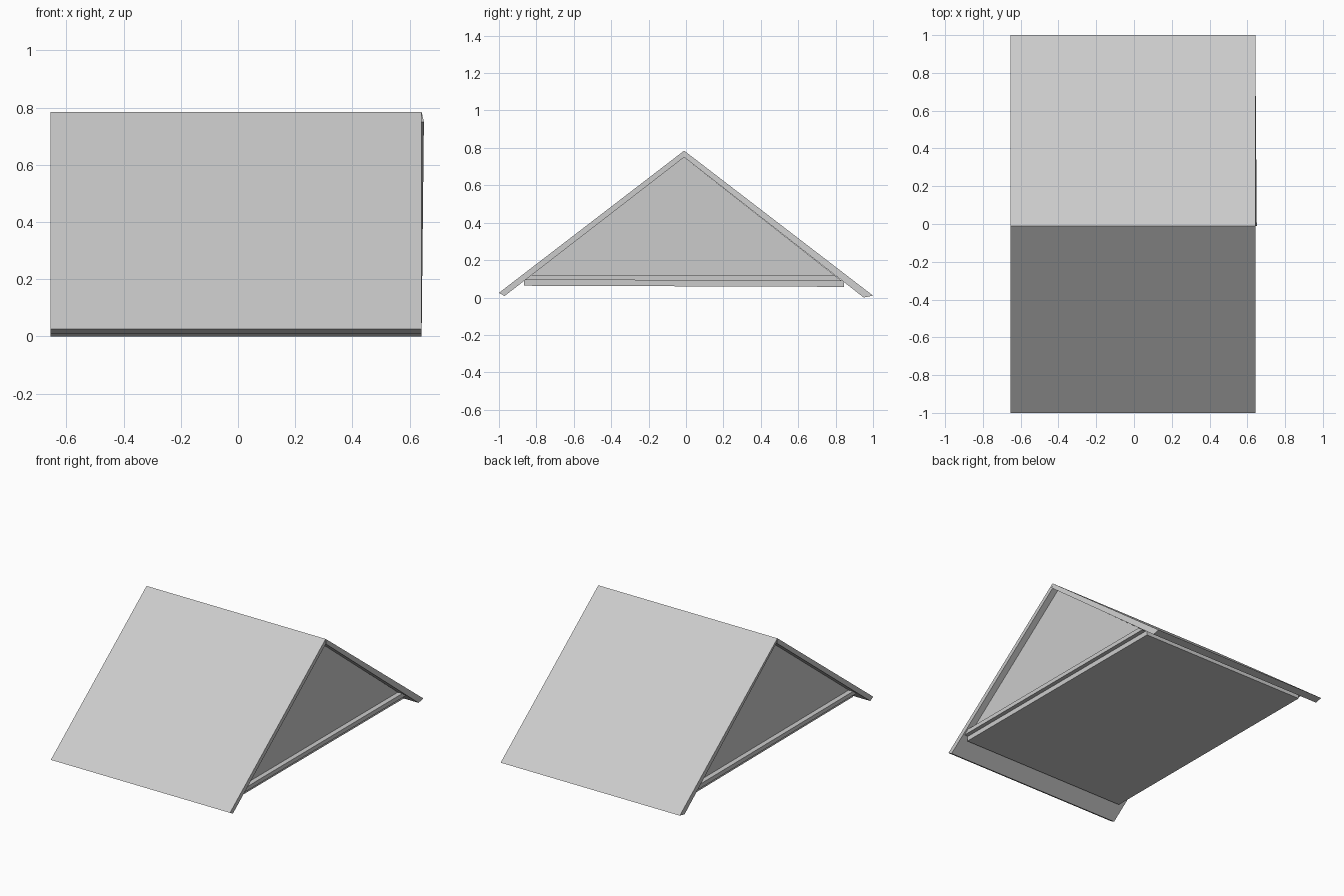
import bpy, bmesh

if "Cube" in bpy.data.objects:
    bpy.data.objects.remove(bpy.data.objects["Cube"])


def extrude_profile(name, profile, x0, x1, skew=None):
    """Extrude a (y, z) profile along x; skew gives an x offset per profile point."""
    skew = skew or [0] * len(profile)
    bm = bmesh.new()
    a = [bm.verts.new((x0 + s, y, z)) for (y, z), s in zip(profile, skew)]
    b = [bm.verts.new((x1 + s, y, z)) for (y, z), s in zip(profile, skew)]
    bm.faces.new(a)
    bm.faces.new(b[::-1])
    n = len(profile)
    for i in range(n):
        j = (i + 1) % n
        bm.faces.new((a[i], b[i], b[j], a[j]))
    bmesh.ops.recalc_face_normals(bm, faces=bm.faces)
    mesh = bpy.data.meshes.new(name)
    bm.to_mesh(mesh)
    bm.free()
    obj = bpy.data.objects.new(name, mesh)
    bpy.context.collection.objects.link(obj)
    return obj


RIDGE, INNER = (-0.01, 0.79), (-0.01, 0.755)

# Roof slabs; the back one sits very slightly skewed
extrude_profile("front_roof_slab",
                [RIDGE, (-1.0, 0.03), (-0.97, 0.013), INNER], -0.655, 0.642)
extrude_profile("back_roof_slab",
                [RIDGE, INNER, (0.95, 0.005), (1.0, 0.015)], -0.655, 0.642,
                [0, 0.008, 0, 0])

# Ceiling board under the roof
extrude_profile("base_board",
                [(-0.865, 0.068), (0.845, 0.062), (0.845, 0.095), (-0.865, 0.1)],
                -0.605, 0.605)

# Recessed gable walls with a projecting ledge at their foot
for side, s in (("left", -1), ("right", 1)):
    extrude_profile(side + "_gable_wall",
                    [INNER, (-0.855, 0.105), (0.825, 0.1)], s * 0.57, s * 0.6)
    extrude_profile(side + "_gable_ledge",
                    [(-0.862, 0.099), (0.832, 0.094), (0.797, 0.122), (-0.83, 0.125)],
                    s * 0.57, s * 0.632)

# Rest on the ground
for obj in bpy.context.collection.objects:
    obj.location.z = -0.005
